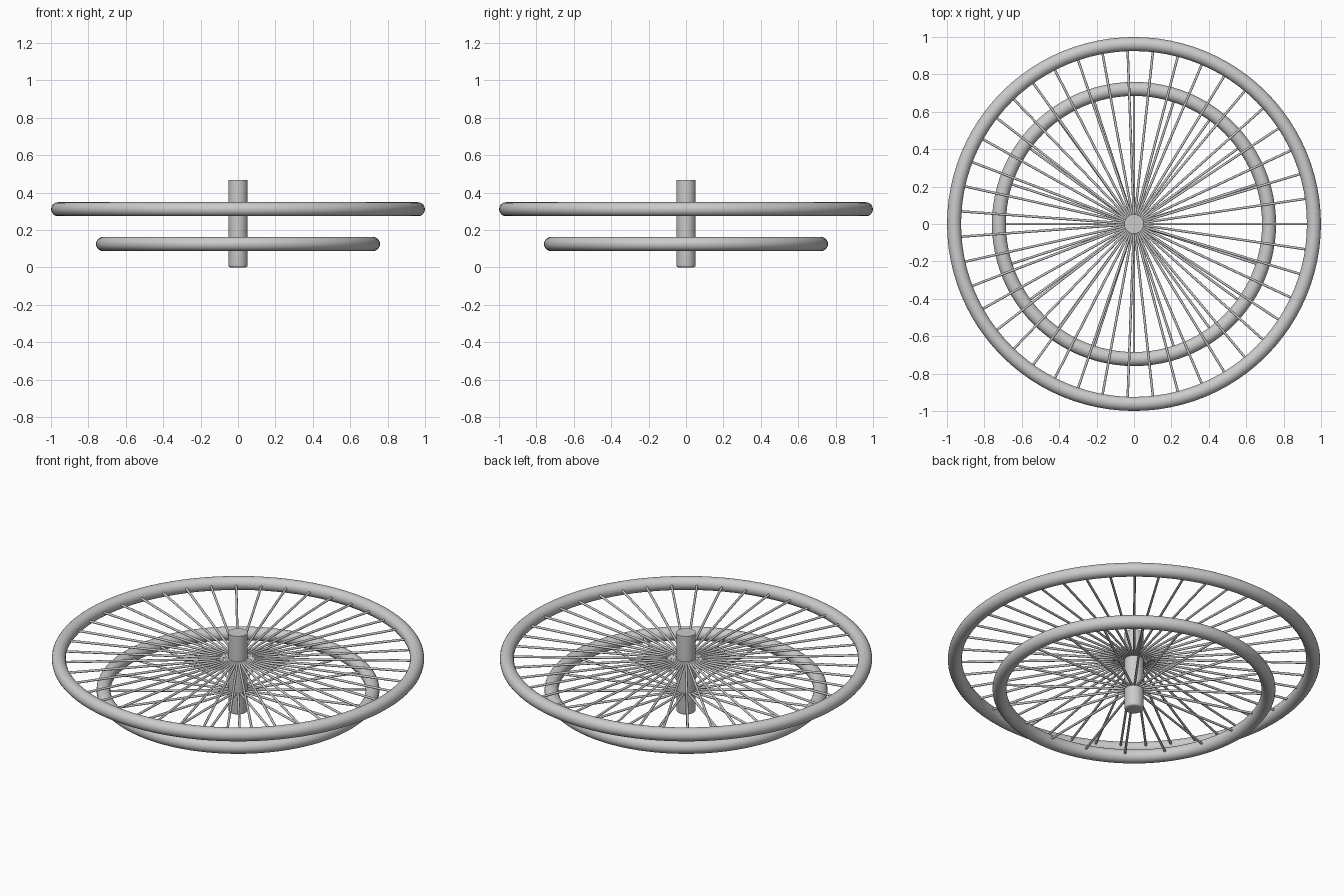
import bpy, bmesh, math
from mathutils import Matrix

cube = bpy.data.objects.get("Cube")
if cube:
    bpy.data.objects.remove(cube, do_unlink=True)

grey = bpy.data.materials.new("plain grey")
grey.use_nodes = True
colour = (0.6, 0.6, 0.6, 1)
grey.diffuse_color = colour
grey.node_tree.nodes["Principled BSDF"].inputs["Base Color"].default_value = colour

TUBE = 0.0375      # rim tube radius
SPOKE = 0.0065     # spoke radius
HUB = 0.052        # hub radius
HUB_TOP = 0.467


def finish(obj, name):
    obj.name = obj.data.name = name
    obj.data.materials.append(grey)
    bpy.ops.object.select_all(action='DESELECT')
    obj.select_set(True)
    bpy.context.view_layer.objects.active = obj
    bpy.ops.object.shade_smooth_by_angle(angle=math.radians(40))


def mesh_object(bm, name):
    mesh = bpy.data.meshes.new(name)
    bm.to_mesh(mesh)
    bm.free()
    obj = bpy.data.objects.new(name, mesh)
    bpy.context.collection.objects.link(obj)
    finish(obj, name)


def rim(name, radius, z):
    bpy.ops.mesh.primitive_torus_add(
        major_radius=radius, minor_radius=TUBE, major_segments=96,
        minor_segments=24, location=(0, 0, z))
    finish(bpy.context.object, name)


def spokes(name, count, radius, z):
    bm = bmesh.new()
    for i in range(count):
        place = (Matrix.Translation((0, 0, z))
                 @ Matrix.Rotation(math.tau * i / count, 4, 'Z')
                 @ Matrix.Translation((radius / 2, 0, 0))
                 @ Matrix.Rotation(math.pi / 2, 4, 'Y'))
        bmesh.ops.create_cone(bm, cap_ends=True, segments=12, radius1=SPOKE,
                              radius2=SPOKE, depth=radius, matrix=place)
    mesh_object(bm, name)


# Two wheels of different size on one axle
for label, count, radius, z in (("upper", 43, 0.962, 0.311),
                                ("lower", 20, 0.722, 0.125)):
    rim(label + "_rim", radius, z)
    spokes(label + "_spokes", count, radius, z)

# Hub: square at the top, rounded at the bottom edge
bm = bmesh.new()
bmesh.ops.create_cone(bm, cap_ends=True, segments=48, radius1=HUB, radius2=HUB,
                      depth=HUB_TOP, matrix=Matrix.Translation((0, 0, HUB_TOP / 2)))
bottom = [e for e in bm.edges if all(v.co.z < 0.01 for v in e.verts)]
bmesh.ops.bevel(bm, geom=bottom, offset=0.012, segments=4, profile=0.5,
                affect='EDGES')
mesh_object(bm, "hub")
